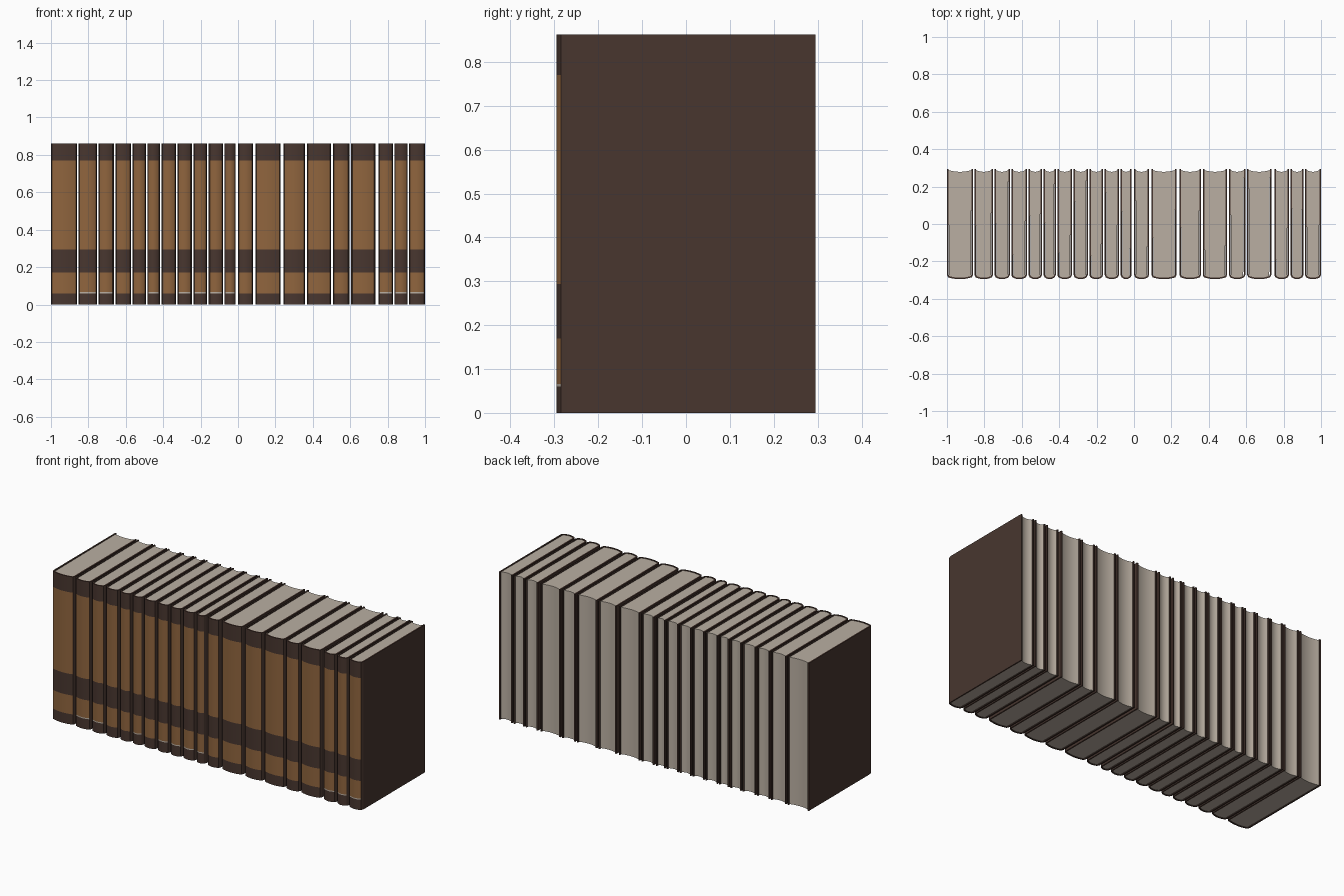
import bpy, bmesh
from mathutils import Vector

HEIGHT, BACK = 0.862, 0.295
BOARD = 0.008          # cover thickness
PAGE_INSET = 0.003     # page block below the cover edge
ARC = 8                # segments across a rounded spine

cube = bpy.data.objects.get("Cube")
if cube:
    bpy.data.objects.remove(cube, do_unlink=True)


def srgb(r, g, b):
    lin = [((c / 255 + 0.055) / 1.055) ** 2.4 for c in (r, g, b)]
    return (*lin, 1)


def material(name, color):
    m = bpy.data.materials.new(name)
    m.use_nodes = True
    m.diffuse_color = color
    m.node_tree.nodes["Principled BSDF"].inputs["Base Color"].default_value = color
    return m


dark = material("dark brown leather", srgb(72, 54, 47))
tan = material("tan leather", srgb(144, 101, 62))
paper = material("warm grey paper", srgb(186, 175, 162))


def arc(half, y_edge, y_mid):
    """Shallow curve across the book from +half to -half."""
    pts = []
    for i in range(ARC + 1):
        t = 1 - 2 * i / ARC
        pts.append((half * t, y_mid + (y_edge - y_mid) * t * t))
    return pts


def finish(bm, name, x, mats):
    bmesh.ops.recalc_face_normals(bm, faces=bm.faces)
    me = bpy.data.meshes.new(name)
    bm.to_mesh(me)
    bm.free()
    for m in mats:
        me.materials.append(m)
    ob = bpy.data.objects.new(name, me)
    ob.location.x = x
    bpy.context.collection.objects.link(ob)
    return ob


def make_cover(name, x, half, rows):
    """U-shaped cover; rows are (top height, spine material index)."""
    bm = bmesh.new()
    lip = half - 0.006
    outer = [(half, BACK), (half, -0.272)] + arc(lip, -0.285, -0.295) + [(-half, -0.272), (-half, BACK)]
    h = half - BOARD
    inner = [(h, BACK), (h, -0.268)] + arc(h - 0.003, -0.278, -0.287) + [(-h, -0.268), (-h, BACK)]
    levels = [0] + [top for top, _ in rows]
    rings = [[[bm.verts.new((px, py, z)) for px, py in prof] for prof in (outer, inner)]
             for z in levels]
    n = len(outer)
    for (lo, hi, (_, mat)) in zip(rings, rings[1:], rows):
        for side in (0, 1):
            for i in range(n - 1):
                f = bm.faces.new((lo[side][i], lo[side][i + 1], hi[side][i + 1], hi[side][i]))
                # Only the rounded spine carries the bands
                if side == 0 and 2 <= i < n - 3:
                    f.material_index = mat
        for i in (0, n - 1):
            bm.faces.new((lo[0][i], lo[1][i], hi[1][i], hi[0][i]))
    for ring in (rings[0], rings[-1]):
        for i in range(n - 1):
            bm.faces.new((ring[0][i], ring[0][i + 1], ring[1][i + 1], ring[1][i]))
    return finish(bm, name, x, [dark, tan, paper])


def make_pages(name, x, half):
    """Page block with a hollow fore edge and a rounded spine side."""
    bm = bmesh.new()
    h = half - BOARD
    prof = arc(h - 0.003, -0.278, -0.287) + arc(h, 0.288, 0.279)[::-1]
    base = bm.faces.new([bm.verts.new((px, py, PAGE_INSET)) for px, py in prof])
    res = bmesh.ops.extrude_face_region(bm, geom=[base], use_keep_orig=True)
    top = [v for v in res["geom"] if isinstance(v, bmesh.types.BMVert)]
    bmesh.ops.translate(bm, verts=top, vec=Vector((0, 0, HEIGHT - 2 * PAGE_INSET)))
    return finish(bm, name, x, [paper])


# Joints between neighbouring books and the width of each gap
joints = [-1, -.857, -.75, -.66, -.568, -.488, -.414, -.327, -.243, -.161, -.076,
          -.006, .087, .235, .363, .503, .6, .742, .833, .91, 1]
wide = {11: .013, 12: .012, 13: .016, 14: .01, 15: .01, 16: .01, 17: .016}
gaps = [wide.get(i, .008) for i in range(len(joints))]
gaps[0] = gaps[-1] = 0
worn = {1, 2, 5, 7, 8, 9, 10, 17, 18, 19}     # books with a pale rubbed line

books = []
for i in range(len(joints) - 1):
    left = joints[i] + gaps[i] / 2
    right = joints[i + 1] - gaps[i + 1] / 2
    x, half = (left + right) / 2, (right - left) / 2
    rows = [(.06, 0), (.066, 2 if i in worn else 1), (.17, 1), (.294, 0), (.77, 1), (HEIGHT, 0)]
    books.append(make_cover(f"book_cover_{i + 1}", x, half, rows))
    books.append(make_pages(f"book_pages_{i + 1}", x, half))

bpy.ops.object.select_all(action='DESELECT')
for ob in books:
    ob.select_set(True)
bpy.context.view_layer.objects.active = books[0]
bpy.ops.object.shade_smooth_by_angle(angle=0.4)
